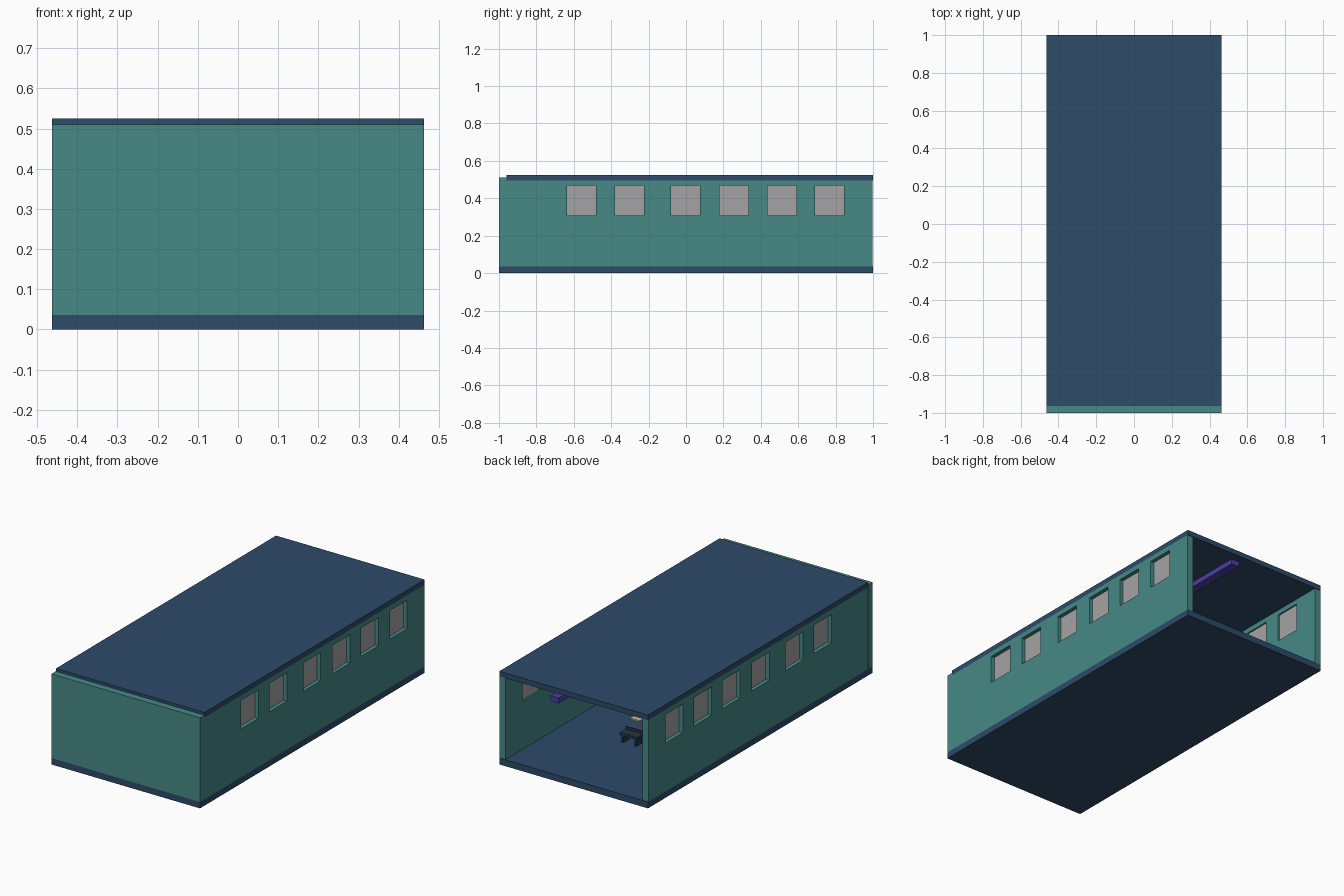
import bpy
import bmesh

cube = bpy.data.objects.get("Cube")
if cube:
    bpy.data.objects.remove(cube, do_unlink=True)


def material(name, rgb):
    m = bpy.data.materials.new(name)
    m.use_nodes = True
    m.diffuse_color = (*rgb, 1)
    m.node_tree.nodes["Principled BSDF"].inputs["Base Color"].default_value = (*rgb, 1)
    return m


teal = material("teal wall", (0.061, 0.255, 0.243))
navy = material("navy panel", (0.026, 0.07, 0.141))
grey = material("grey glass", (0.376, 0.366, 0.366))
purple = material("purple rail", (0.07, 0.05, 0.38))
dark = material("dark bench", (0.02, 0.035, 0.06))
beige = material("beige trim", (0.55, 0.5, 0.36))


def add_object(name, bm, mat):
    mesh = bpy.data.meshes.new(name)
    bm.to_mesh(mesh)
    bm.free()
    mesh.materials.append(mat)
    ob = bpy.data.objects.new(name, mesh)
    bpy.context.collection.objects.link(ob)
    return ob


def box(name, lo, hi, mat):
    bm = bmesh.new()
    bmesh.ops.create_cube(bm, size=1)
    for v in bm.verts:
        v.co = [(a + b) / 2 + c * (b - a) for a, b, c in zip(lo, hi, v.co)]
    return add_object(name, bm, mat)


HALF = 0.463
FLOOR = 0.036
CEILING = 0.496
WALL = 0.037
WINDOW_W = 0.155
SILL, HEAD = 0.308, 0.468
windows = [-0.635, -0.38, -0.08, 0.18, 0.435, 0.69]

# Main shell
box("floor", (-HALF, -1, 0), (HALF, 1, FLOOR), navy)
box("roof", (-HALF, -0.96, CEILING), (HALF, 1, 0.525), navy)
box("front_wall", (-HALF, -1, FLOOR), (HALF, -0.961, 0.51), teal)


# Side walls: a grid of cells with the window cells left open
def side_wall(name, side):
    ys = [-0.96] + [y for w in windows for y in (w, w + WINDOW_W)] + [0.997]
    zs = [FLOOR, SILL, HEAD, CEILING]
    bm = bmesh.new()
    grid = [[bm.verts.new((side * (HALF - WALL / 2), y, z)) for z in zs] for y in ys]
    for i in range(len(ys) - 1):
        for j in range(len(zs) - 1):
            if not (j == 1 and i % 2 == 1):
                bm.faces.new((grid[i][j], grid[i + 1][j], grid[i + 1][j + 1], grid[i][j + 1]))
    ob = add_object(name, bm, teal)
    mod = ob.modifiers.new("thickness", "SOLIDIFY")
    mod.thickness = WALL
    mod.offset = 0


for label, side in (("left", 1), ("right", -1)):
    side_wall(label + "_wall", side)
    x = side * (HALF - 0.025)
    for n, y in enumerate(windows, 1):
        box(f"{label}_window_{n}", (x - 0.003, y, SILL), (x + 0.003, y + WINDOW_W, HEAD), grey)

# Interior fittings
box("ceiling_rail", (0.10, -0.4, 0.437), (0.15, 0.99, 0.467), purple)
box("bench_seat", (-0.04, 0.43, 0.075), (0.07, 0.49, 0.09), dark)
for n, x in enumerate((-0.03, 0.05), 1):
    box(f"bench_leg_{n}", (x, 0.435, FLOOR), (x + 0.012, 0.485, 0.075), dark)
box("bench_back", (-0.04, 0.43, 0.09), (0.07, 0.437, 0.105), dark)
box("beige_shelf", (-0.04, 0.43, 0.17), (0.02, 0.47, 0.178), beige)
